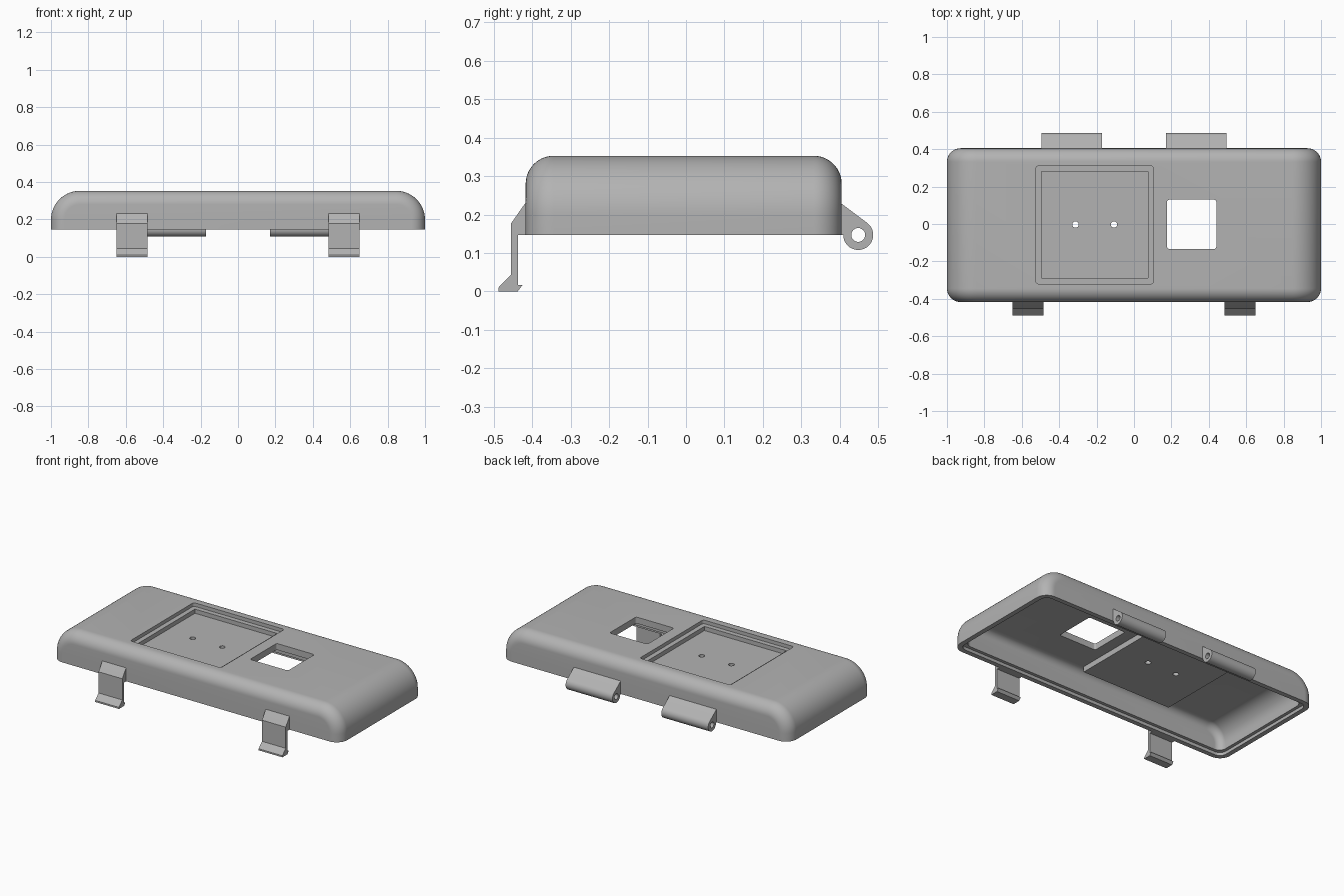
import bpy, bmesh, math
from mathutils import Matrix

if "Cube" in bpy.data.objects:
    bpy.data.objects.remove(bpy.data.objects["Cube"])

grey = bpy.data.materials.new("plain grey")
grey.diffuse_color = (0.45, 0.45, 0.45, 1)
grey.use_nodes = True
grey.node_tree.nodes["Principled BSDF"].inputs["Base Color"].default_value = grey.diffuse_color


def finish(bm, name):
    bmesh.ops.recalc_face_normals(bm, faces=bm.faces)
    me = bpy.data.meshes.new(name)
    bm.to_mesh(me)
    bm.free()
    ob = bpy.data.objects.new(name, me)
    bpy.context.collection.objects.link(ob)
    me.materials.append(grey)
    return ob


def pillow(name, hx, y0, y1, zb, zt, R, r, n=14):
    """Long box: ends rounded by R in the front view, front and back edges by r."""
    bm = bmesh.new()

    def ring(d, y):
        arc = [(hx - R + (R - d) * math.cos(a), zt - R + (R - d) * math.sin(a))
               for a in (math.pi / 2 * i / n for i in range(n + 1))]
        right = [(hx - d, zb)] + arc
        pts = right + [(-x, z) for x, z in reversed(right)]
        return [bm.verts.new((x, y, z)) for x, z in pts]

    steps = [math.pi / 2 * i / n for i in range(n + 1)]
    spec = [(r * (1 - math.sin(a)), r * (1 - math.cos(a))) for a in steps]
    rings = [ring(d, y0 + o) for d, o in spec]
    rings += [ring(d, y1 - o) for d, o in reversed(spec)]
    for a, b in zip(rings, rings[1:]):
        for i in range(len(a)):
            j = (i + 1) % len(a)
            bm.faces.new((a[i], a[j], b[j], b[i]))
    bm.faces.new(rings[0])
    bm.faces.new(rings[-1])
    return finish(bm, name)


def box(name, x0, x1, y0, y1, z0, z1, radius=0):
    bm = bmesh.new()
    bmesh.ops.create_cube(bm, size=1, matrix=Matrix.Translation(
        ((x0 + x1) / 2, (y0 + y1) / 2, (z0 + z1) / 2))
        @ Matrix.Diagonal((x1 - x0, y1 - y0, z1 - z0, 1)))
    if radius:
        up = [e for e in bm.edges if abs(e.verts[0].co.z - e.verts[1].co.z) > 1e-4]
        bmesh.ops.bevel(bm, geom=up, offset=radius, segments=8, affect='EDGES', profile=0.5)
    return finish(bm, name)


def cylinder(name, loc, radius, depth, rot=Matrix()):
    bm = bmesh.new()
    bmesh.ops.create_cone(bm, cap_ends=True, segments=32, radius1=radius, radius2=radius,
                          depth=depth, matrix=Matrix.Translation(loc) @ rot)
    return finish(bm, name)


def prism(name, pts, x0, x1):
    """Extrude a (y, z) outline along x."""
    bm = bmesh.new()
    f = bm.faces.new([bm.verts.new((x0, y, z)) for y, z in pts])
    out = bmesh.ops.extrude_face_region(bm, geom=[f])['geom']
    bmesh.ops.translate(bm, vec=(x1 - x0, 0, 0),
                        verts=[v for v in out if isinstance(v, bmesh.types.BMVert)])
    return finish(bm, name)


def boolean(ob, other, op='DIFFERENCE'):
    bpy.context.view_layer.objects.active = ob
    m = ob.modifiers.new("cut", 'BOOLEAN')
    m.operation, m.object, m.solver = op, other, 'EXACT'
    bpy.ops.object.modifier_apply(modifier=m.name)
    bpy.data.objects.remove(other)


def smooth(ob):
    bpy.ops.object.select_all(action='DESELECT')
    ob.select_set(True)
    bpy.context.view_layer.objects.active = ob
    bpy.ops.object.shade_smooth_by_angle(angle=math.radians(30))


ZB, ZT, Y0, Y1 = 0.147, 0.353, -0.417, 0.405

# hollow lid with a stepped rim
lid = pillow("lid_shell", 1.0, Y0, Y1, ZB, ZT, 0.155, 0.073)
W = 0.05
boolean(lid, pillow("cavity", 1 - W, Y0 + W, Y1 - W, 0.05, ZT - 0.04, 0.11, 0.045))
S = 0.03
boolean(lid, box("rim_step", -1 + S, 1 - S, Y0 + S, Y1 - S, 0.05, ZB + 0.02, 0.045))

# square recess: block under the ceiling, ledge, floor and two holes
boolean(lid, box("recess_block", -0.525, 0.105, -0.32, 0.31, ZT - 0.075, ZT - 0.02), 'UNION')
boolean(lid, box("recess", -0.525, 0.105, -0.32, 0.31, ZT - 0.022, 0.5, 0.015))
boolean(lid, box("recess_floor", -0.495, 0.075, -0.29, 0.28, ZT - 0.048, 0.5))
for x in (-0.313, -0.107):
    boolean(lid, cylinder("hole", (x, -0.003, 0.3), 0.017, 0.3))

# window through the top
boolean(lid, box("window", 0.177, 0.44, -0.133, 0.13, 0.25, 0.5, 0.012))
smooth(lid)

# front latches and back hinge knuckles
latch = [(-0.41, 0.24), (-0.42, 0.227), (-0.455, 0.177), (-0.455, 0.044), (-0.488, 0.01),
         (-0.488, 0), (-0.438, 0), (-0.425, 0.017), (-0.437, 0.017),
         (-0.437, 0.147), (-0.41, 0.147)]
HY, HZ, HR = 0.448, 0.147, 0.039
arc = [(HY + HR * math.cos(a), HZ + HR * math.sin(a))
       for a in (math.radians(50 - 230 * i / 28) for i in range(29))]
hinge = [(0.39, 0.241), (0.404, 0.229)] + arc + [(0.39, HZ)]
for side, s in (("left", -1), ("right", 1)):
    smooth(prism("latch_" + side, latch, s * 0.65, s * 0.485))
    knuckle = prism("hinge_" + side, hinge, s * 0.17, s * 0.495)
    boolean(knuckle, cylinder("pin_hole", (s * 0.33, HY, HZ), 0.018, 0.6,
                              Matrix.Rotation(math.pi / 2, 4, 'Y')))
    smooth(knuckle)
